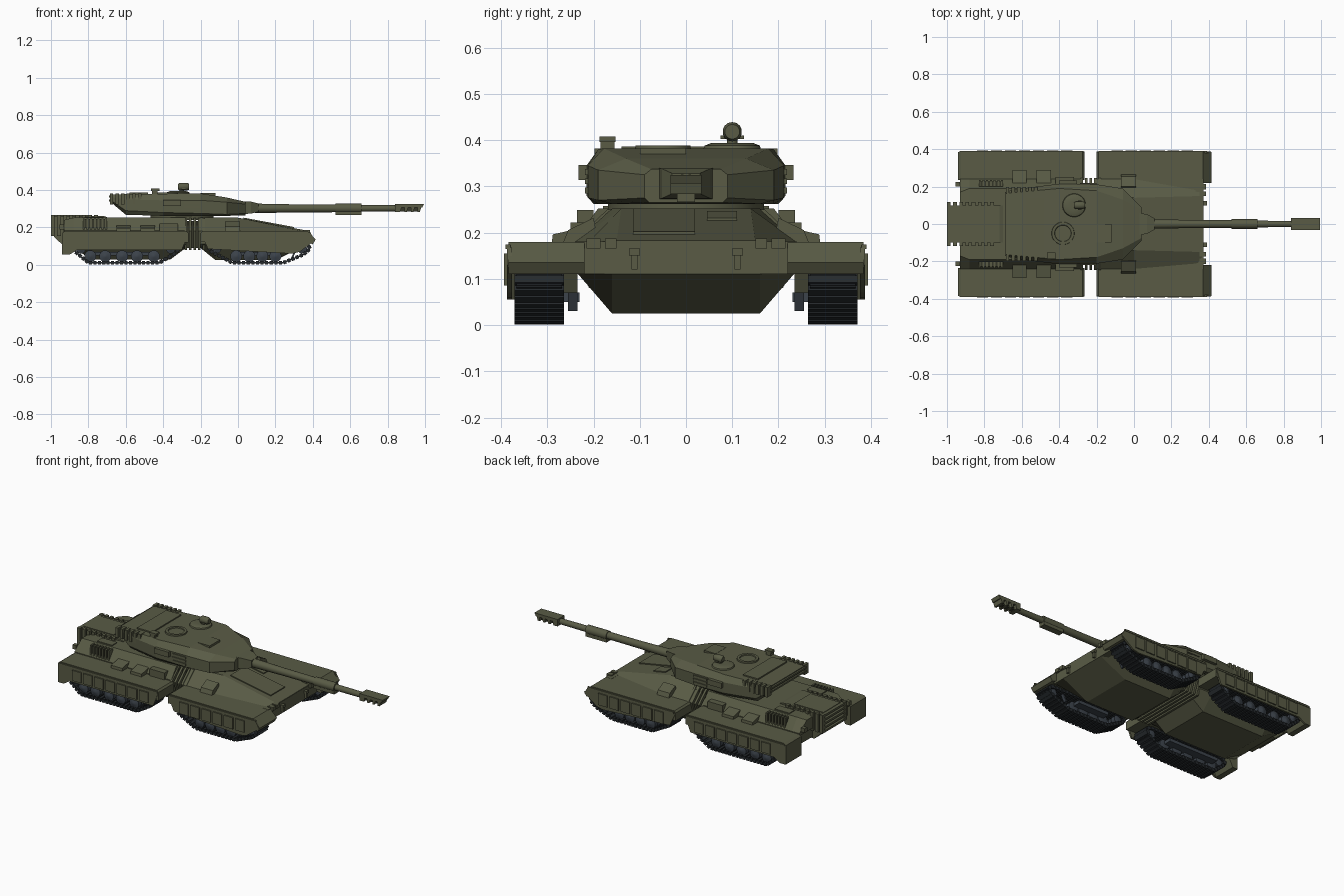
import bpy, bmesh, math
from mathutils import Vector

if "Cube" in bpy.data.objects:
    bpy.data.objects.remove(bpy.data.objects["Cube"])


def material(name, rgb):
    m = bpy.data.materials.new(name)
    m.use_nodes = True
    m.diffuse_color = (*rgb, 1)
    bsdf = m.node_tree.nodes["Principled BSDF"]
    bsdf.inputs["Base Color"].default_value = (*rgb, 1)
    bsdf.inputs["Roughness"].default_value = 0.8
    return m


OLIVE = material("olive", (0.1, 0.105, 0.06))
TRACK = material("track_black", (0.018, 0.022, 0.025))
STEEL = material("blue_grey_steel", (0.045, 0.056, 0.07))
SHADE = material("dark_olive", (0.035, 0.037, 0.022))


def finish(name, bm, mat, mirror=False, smooth=False):
    bmesh.ops.recalc_face_normals(bm, faces=bm.faces)
    me = bpy.data.meshes.new(name)
    bm.to_mesh(me)
    bm.free()
    me.materials.append(mat)
    ob = bpy.data.objects.new(name, me)
    bpy.context.collection.objects.link(ob)
    if mirror:
        mod = ob.modifiers.new("Mirror", "MIRROR")
        mod.use_axis = (False, True, False)
    if smooth:
        bpy.ops.object.select_all(action='DESELECT')
        ob.select_set(True)
        bpy.context.view_layer.objects.active = ob
        bpy.ops.object.shade_smooth_by_angle(angle=math.radians(40))
    return ob


def add_loft(bm, sections):
    rings = [[bm.verts.new(p) for p in s] for s in sections]
    n = len(rings[0])
    for a, b in zip(rings, rings[1:]):
        for i in range(n):
            j = (i + 1) % n
            bm.faces.new((a[i], a[j], b[j], b[i]))
    bm.faces.new(rings[0])
    bm.faces.new(rings[-1])


def loft(name, sections, mat=OLIVE, **kw):
    bm = bmesh.new()
    add_loft(bm, sections)
    return finish(name, bm, mat, **kw)


def prism(name, profile, y0, y1, mat=OLIVE, **kw):
    """Side profile in x, z extruded across y."""
    return loft(name, [[(x, y, z) for x, z in profile] for y in (y0, y1)], mat, **kw)


def boxes(name, ranges, mat=OLIVE, **kw):
    """Several boxes (x0, x1, y0, y1, z0, z1) joined in one object."""
    bm = bmesh.new()
    for x0, x1, y0, y1, z0, z1 in ranges:
        add_loft(bm, [[(x0, y0, z), (x1, y0, z), (x1, y1, z), (x0, y1, z)] for z in (z0, z1)])
    return finish(name, bm, mat, **kw)


def lathe(name, stations, centre, axis="z", mat=OLIVE, sides=20, **kw):
    """Stations (distance, radius) along an axis through centre."""
    c, secs = Vector(centre), []
    for d, r in stations:
        ring = []
        for i in range(sides):
            t = math.tau * (i + 0.5) / sides
            u, v = r * math.cos(t), r * math.sin(t)
            ring.append(c + Vector({"x": (d, u, v), "y": (u, d, v), "z": (u, v, d)}[axis]))
        secs.append(ring)
    return loft(name, secs, mat, smooth=True, **kw)


def mirrored(half):
    """Close a half outline of (x, y, z) points across y = 0."""
    return half + [(x, -y, z) for x, y, z in reversed(half)]


# Lower hulls of the two linked units
for name, stations in (("front", ((0.37, .11), (.2, .025), (-.12, .025), (-.2, .09))),
                       ("rear", ((-.92, .11), (-.78, .03), (-.36, .03), (-.28, .09)))):
    loft(name + "_lower_hull", [mirrored([(x, .16, z), (x, .235, .112), (x, .235, .18)])
                                for x, z in stations])

# Upper hulls
loft("front_upper_hull", [mirrored([(x, b, .17), (x, b, zb), (x, t, zt)]) for x, b, zb, t, zt in
     ((-.2, .24, .18, .16, .252), (0, .24, .18, .14, .252), (.37, .215, .175, .15, .183))])
loft("rear_upper_hull", [mirrored([(x, .24, .17), (x, .24, .185), (x, t, zt)]) for x, t, zt in
     ((-.93, .17, .24), (-.88, .19, .252), (-.28, .19, .252))])
boxes("nose_plate", [(.33, .372, -.24, .24, .11, .181)])

# Flexible joint between the units
boxes("joint_core", [(-.3, -.18, -.18, .18, .09, .235)], SHADE)
loft_ribs = [-.285 + .024 * i for i in range(5)]
for x in loft_ribs:
    loft("joint_rib", [mirrored([(a, .21, .08), (a, .245, .18), (a, .17, .25)])
                       for a in (x, x + .013)])

# Fenders over the four tracks
prism("front_fender", [(-.2, .122), (-.2, .17), (-.19, .18), (.37, .18), (.415, .135),
                       (.4, .11), (.37, .122)], .22, .384, mirror=True)
prism("rear_fender", [(-.94, .055), (-.94, .17), (-.925, .18), (-.275, .18), (-.265, .17),
                      (-.265, .12), (-.87, .12), (-.905, .055)], .235, .384, mirror=True)

# Side skirts with raised panels
prism("front_skirt", [(-.2, .168), (-.16, .085), (.29, .06), (.33, .07), (.412, .13), (.39, .168)],
      .376, .387, mirror=True)
prism("rear_skirt", [(-.935, .168), (-.935, .055), (-.9, .055), (-.86, .08), (-.3, .08), (-.265, .168)],
      .376, .387, mirror=True)
boxes("front_skirt_panels", [(-.12 + .075 * i, -.06 + .075 * i, .385, .394, .085, .155)
                             for i in range(6)], mirror=True)
boxes("rear_skirt_panels", [(-.84 + .075 * i, -.78 + .075 * i, .385, .394, .092, .155)
                            for i in range(7)], mirror=True)
boxes("skirt_rails", [(-.19, .39, .38, .39, .164, .174), (-.93, -.27, .38, .39, .164, .174)],
      mirror=True)


# Tracks: links laid along a closed path, with wheels inside
def track(name, path, wheels, idlers):
    pts = [Vector((x, 0, z)) for x, z in path]
    bm = bmesh.new()
    for a, b in zip(pts, pts[1:] + pts[:1]):
        n = max(1, round((b - a).length / .024))
        step, up = (b - a) / n, Vector((-(b - a).z, 0, (b - a).x)).normalized()
        for i in range(n):
            p = a + step * i
            for lo, hi, th, y0, y1 in ((0, 1, .004, .268, .367), (.12, .8, .01, .264, .371)):
                q, r = p + step * lo, p + step * hi
                add_loft(bm, [[v + Vector((0, y, 0)) for v in (q - up * th, r - up * th,
                                                            r + up * th, q + up * th)]
                              for y in (y0, y1)])
    finish(name + "_track", bm, TRACK, mirror=True)
    for x, z, r in [(w, .046, .032) for w in wheels] + idlers:
        for y in (.277, .327):
            lathe(name + "_wheel", [(-.002, r * .6), (0, r), (.028, r), (.03, r * .6), (.036, r * .25)],
                  (x, y, z), "y", STEEL, 16, mirror=True)
    x0, x1 = min(wheels), max(wheels)
    boxes(name + "_suspension_beam", [(x0, x1, .23, .3, .05, .07)], STEEL, mirror=True)


track("front", [(-.03, .011), (.24, .011), (.35, .055), (.385, .085), (.375, .108), (.34, .114),
                (-.12, .114), (-.155, .1), (-.15, .075)],
      [-.01, .06, .13, .2], [(.345, .084, .025), (-.115, .084, .024)])
track("rear", [(-.8, .011), (-.42, .011), (-.33, .065), (-.315, .095), (-.345, .114),
               (-.83, .114), (-.875, .1), (-.87, .07)],
      [-.79, -.71, -.62, -.54, -.45], [(-.84, .084, .025), (-.36, .084, .024)])
prism("mud_flap", [(.3, .07), (.31, .07), (.29, .03), (.28, .03)], .235, .255, STEEL, mirror=True)

# Engine housing at the back with cooling ribs
prism("engine_housing", [(-.985, .262), (-.985, .15), (-.93, .1), (-.75, .12), (-.7, .255), (-.72, .262)],
      -.1, .1)
boxes("engine_ribs", [(-1 + .033 * i, -.98 + .033 * i, .095, .117, .155, .266) for i in range(8)],
      mirror=True)
boxes("engine_rear_slats", [(-1, -.98, -.11, .11, .155 + .024 * i, .167 + .024 * i) for i in range(5)])
boxes("engine_deck_panels", [(-.98, -.78, -.08, .08, .26, .266), (-.82, -.72, .13, .18, .25, .257),
                             (-.82, -.72, -.18, -.13, .25, .257)])
boxes("rear_lamps", [(-.955, -.93, .2, .225, .19, .215)], mirror=True)

# Side vents and stowage boxes on the rear unit
prism("vent_back", [(-.83, .19), (-.71, .19), (-.71, .245), (-.83, .245)], .2, .228, SHADE, mirror=True)
boxes("vent_slats", [(-.83 + .02 * i, -.82 + .02 * i, .2, .236, .188, .249) for i in range(7)],
      mirror=True)
for x in (-.65, -.52):
    loft("stowage_box", [[(a, .2, .18), (a, .29, .18), (a, .288, .196), (a, .2, .216)]
                         for a in (x, x + .075)], mirror=True)
boxes("hull_side_boxes", [(-.42, -.32, .2, .25, .18, .222)], mirror=True)
loft("front_side_hatch", [[(a, .19, .18), (a, .265, .18), (a, .255, .205), (a, .2, .232)]
                          for a in (-.07, .01)], mirror=True)


# Sloped plates on the front deck
def glacis(x, lift):
    return .252 - .186 * x + lift


for name, x0, x1, y0, y1 in (("driver_hatch", .03, .3, -.115, .02), ("front_vent", .06, .14, .045, .11)):
    prism(name, [(x0, glacis(x0, -.01)), (x1, glacis(x1, -.01)), (x1, glacis(x1, .006)),
                 (x0, glacis(x0, .006))], y0, y1)
boxes("tow_hooks", [(.37, .385, .105, .118, .12, .163), (.37, .39, .1, .123, .15, .165)], mirror=True)
boxes("headlamps", [(.35, .385, .15, .175, .165, .187), (.35, .385, .185, .215, .165, .187)],
      mirror=True)

# Turret body
lathe("turret_ring", [(.24, .17), (.27, .17)], (-.3, 0, 0), sides=28)
shape = ((-.68, .15, .175, .165, .335, .345, .362, .375),
         (-.6, .17, .19, .172, .268, .29, .35, .378),
         (-.4, .2, .215, .19, .262, .28, .345, .38),
         (-.2, .19, .212, .178, .262, .275, .345, .382),
         (-.06, .16, .19, .13, .262, .27, .335, .36),
         (.04, .08, .09, .075, .265, .275, .325, .337))
loft("turret", [mirrored([(x, b, zb), (x, w, z1), (x, w, z2), (x, t, zt)])
                for x, b, w, t, zb, z1, z2, zt in shape])
boxes("turret_rear_ribs", [(-.685 + .03 * i, -.667 + .03 * i, .16, .198, .322, .382) for i in range(6)],
      mirror=True)
boxes("turret_rear_rack", [(-.69, -.675, -.17, .17, .34 + .02 * i, .35 + .02 * i) for i in range(2)])
boxes("turret_side_boxes", [(-.4, -.305, .2, .233, .314, .346)], mirror=True)
boxes("turret_side_slats", [(-.29, -.2, .2, .218, .285 + .02 * i, .297 + .02 * i) for i in range(3)],
      mirror=True)

# Roof fittings
lathe("loader_hatch_ring", [(.375, .062), (.388, .06), (.388, .045), (.382, .043)], (-.38, -.05, 0), sides=24)
lathe("commander_cupola", [(.375, .065), (.388, .06), (.394, .045), (.394, .02)], (-.32, .1, 0), sides=24)
lathe("sight_post", [(.39, .012), (.41, .012)], (-.3, .1, 0), sides=12)
lathe("sight_head", [(-.03, .015), (-.022, .021), (.015, .021), (.028, .016)], (-.29, .1, .418), "x", sides=14)
boxes("sight_bracket", [(-.3, -.28, .075, .125, .402, .41)])
boxes("periscope", [(-.46, -.43, -.185, -.155, .37, .408), (-.465, -.42, -.187, -.153, .396, .408)])
boxes("roof_panels", [(-.58, -.48, -.14, .14, .372, .386), (-.2, -.12, -.1, .0, .37, .383)])

# Mantlet and gun
loft("mantlet", [[(x, -w, .306 - h), (x, w, .306 - h), (x, w, .306 + h), (x, -w, .306 + h)]
                 for x, w, h in ((.02, .06, .034), (.07, .052, .032), (.11, .03, .022))])
lathe("gun_barrel", [(.09, .026), (.3, .022), (.52, .021), (.52, .026), (.66, .026), (.66, .018),
                     (.86, .017)], (0, 0, .302), "x", sides=16)
boxes("barrel_sleeve", [(.52, .66, -.02, .02, .266, .3)])
prism("muzzle_brake", [(.84, .325), (.995, .325), (.985, .306), (.84, .306)], -.033, .033)
boxes("muzzle_core", [(.84, .97, -.014, .014, .285, .31)], SHADE)
for x in (.84, .89, .925, .96):
    w = .035 if x < .85 else .02
    prism("muzzle_baffle", [(x, .308), (x + w, .308), (x + w - .008, .283), (x, .283)], -.033, .033)
